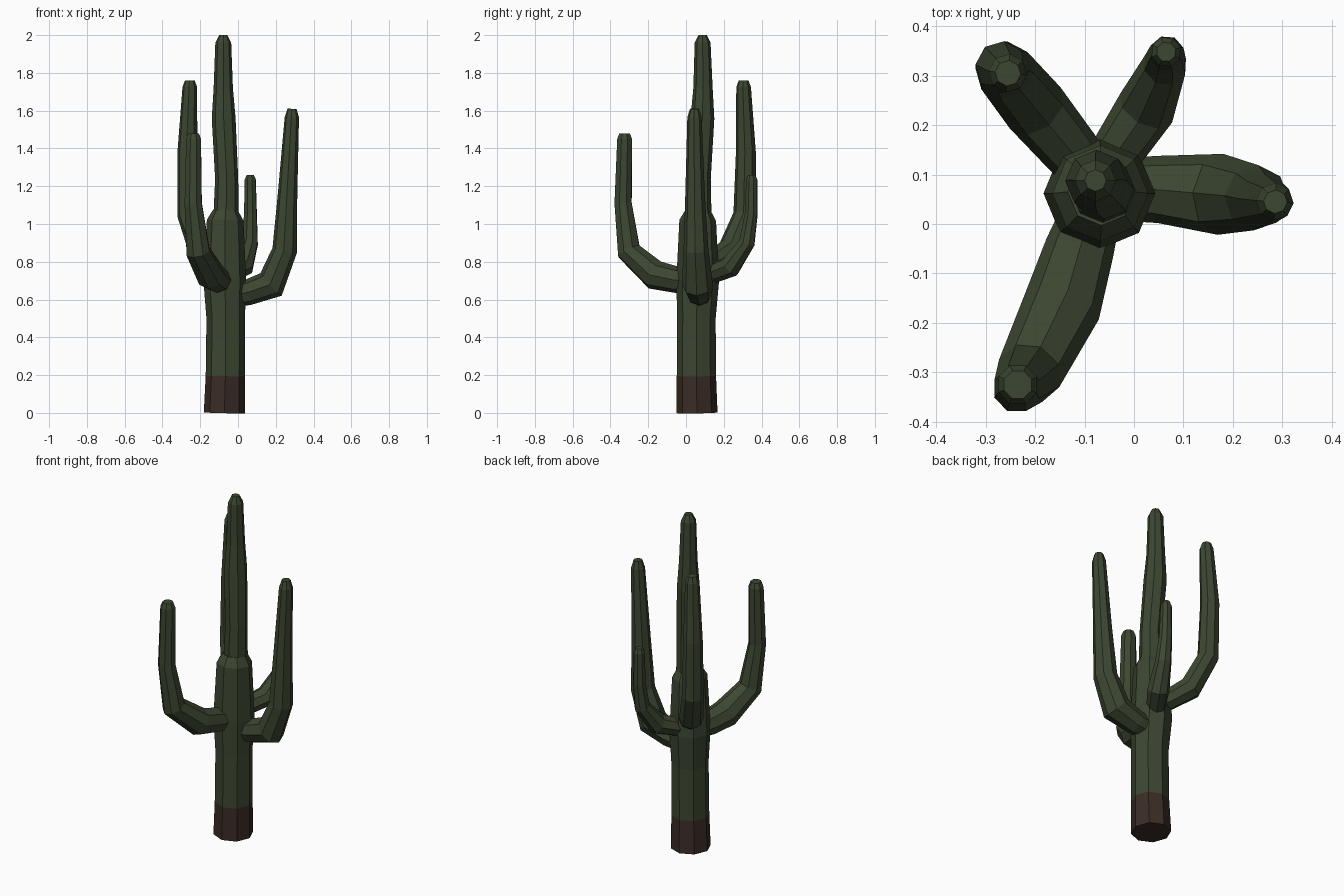
import bpy, bmesh, math
from mathutils import Vector


def material(name, rgb):
    m = bpy.data.materials.new(name)
    m.diffuse_color = (*rgb, 1)
    return m


GREEN = material("cactus green", (0.045, 0.062, 0.031))
BROWN = material("woody brown", (0.042, 0.025, 0.018))
SIDES = 8


def tube(name, path, turn=0.0, brown_below=-1):
    """Faceted tube through (x, y, z, radius) points, capped at both ends."""
    pts = [Vector(p[:3]) for p in path]
    bm = bmesh.new()
    rings = []
    normal = None
    for i, p in enumerate(pts):
        a = (p - pts[i - 1]).normalized() if i else (pts[1] - p).normalized()
        b = (pts[i + 1] - p).normalized() if i < len(pts) - 1 else a
        t = (a + b).normalized()
        if normal is None:
            ref = Vector((1, 0, 0)) if abs(t.z) > 0.8 else Vector((0, 0, 1))
            normal = ref
        normal = (normal - t * normal.dot(t)).normalized()
        side = t.cross(normal)
        ring = []
        for k in range(SIDES):
            ang = turn + k * math.tau / SIDES
            ring.append(bm.verts.new(p + path[i][3] * (normal * math.cos(ang) + side * math.sin(ang))))
        rings.append(ring)
    for r, s in zip(rings, rings[1:]):
        for k in range(SIDES):
            n = (k + 1) % SIDES
            bm.faces.new((r[k], r[n], s[n], s[k]))
    bm.faces.new(rings[0][::-1])
    bm.faces.new(rings[-1])
    bmesh.ops.recalc_face_normals(bm, faces=bm.faces)
    for f in bm.faces:
        f.material_index = int(f.calc_center_median().z < brown_below)
    me = bpy.data.meshes.new(name)
    bm.to_mesh(me)
    bm.free()
    me.materials.append(GREEN)
    me.materials.append(BROWN)
    ob = bpy.data.objects.new(name, me)
    bpy.context.collection.objects.link(ob)
    return ob


# Main trunk with a woody foot and a shoulder near the middle
tube("lower_trunk", [
    (-0.072, 0.058, 0, 0.109), (-0.067, 0.055, 0.195, 0.104),
    (-0.065, 0.055, 0.5, 0.102), (-0.070, 0.062, 0.7, 0.113),
    (-0.068, 0.062, 1.02, 0.097), (-0.066, 0.065, 1.07, 0.068)], brown_below=0.19)
tube("upper_trunk", [
    (-0.064, 0.068, 1.0, 0.068), (-0.060, 0.070, 1.24, 0.061),
    (-0.076, 0.087, 1.56, 0.063), (-0.078, 0.090, 1.72, 0.051),
    (-0.078, 0.088, 1.96, 0.042), (-0.078, 0.088, 2.0, 0.022)])

# Four upturned arms
tube("right_arm", [
    (0.0, 0.07, 0.63, 0.065), (0.05, 0.07, 0.637, 0.068),
    (0.175, 0.06, 0.68, 0.082), (0.247, 0.053, 0.86, 0.066),
    (0.262, 0.048, 1.15, 0.052), (0.285, 0.045, 1.565, 0.038),
    (0.286, 0.045, 1.61, 0.024)])
tube("front_arm", [
    (-0.09, 0.01, 0.70, 0.062), (-0.11, -0.05, 0.705, 0.07),
    (-0.145, -0.165, 0.73, 0.079), (-0.212, -0.302, 0.855, 0.067),
    (-0.237, -0.333, 1.11, 0.049), (-0.235, -0.325, 1.45, 0.042),
    (-0.235, -0.325, 1.48, 0.03)])
tube("back_left_arm", [
    (-0.09, 0.10, 0.80, 0.052), (-0.125, 0.145, 0.81, 0.058),
    (-0.20, 0.235, 0.87, 0.066), (-0.262, 0.31, 1.05, 0.06),
    (-0.268, 0.317, 1.38, 0.053), (-0.255, 0.305, 1.725, 0.039),
    (-0.255, 0.305, 1.76, 0.026)])
tube("back_right_arm", [
    (-0.06, 0.10, 0.735, 0.05), (-0.035, 0.145, 0.74, 0.053),
    (0.025, 0.235, 0.775, 0.06), (0.063, 0.322, 0.90, 0.045),
    (0.066, 0.345, 1.05, 0.036), (0.065, 0.348, 1.235, 0.031),
    (0.065, 0.348, 1.26, 0.02)])
